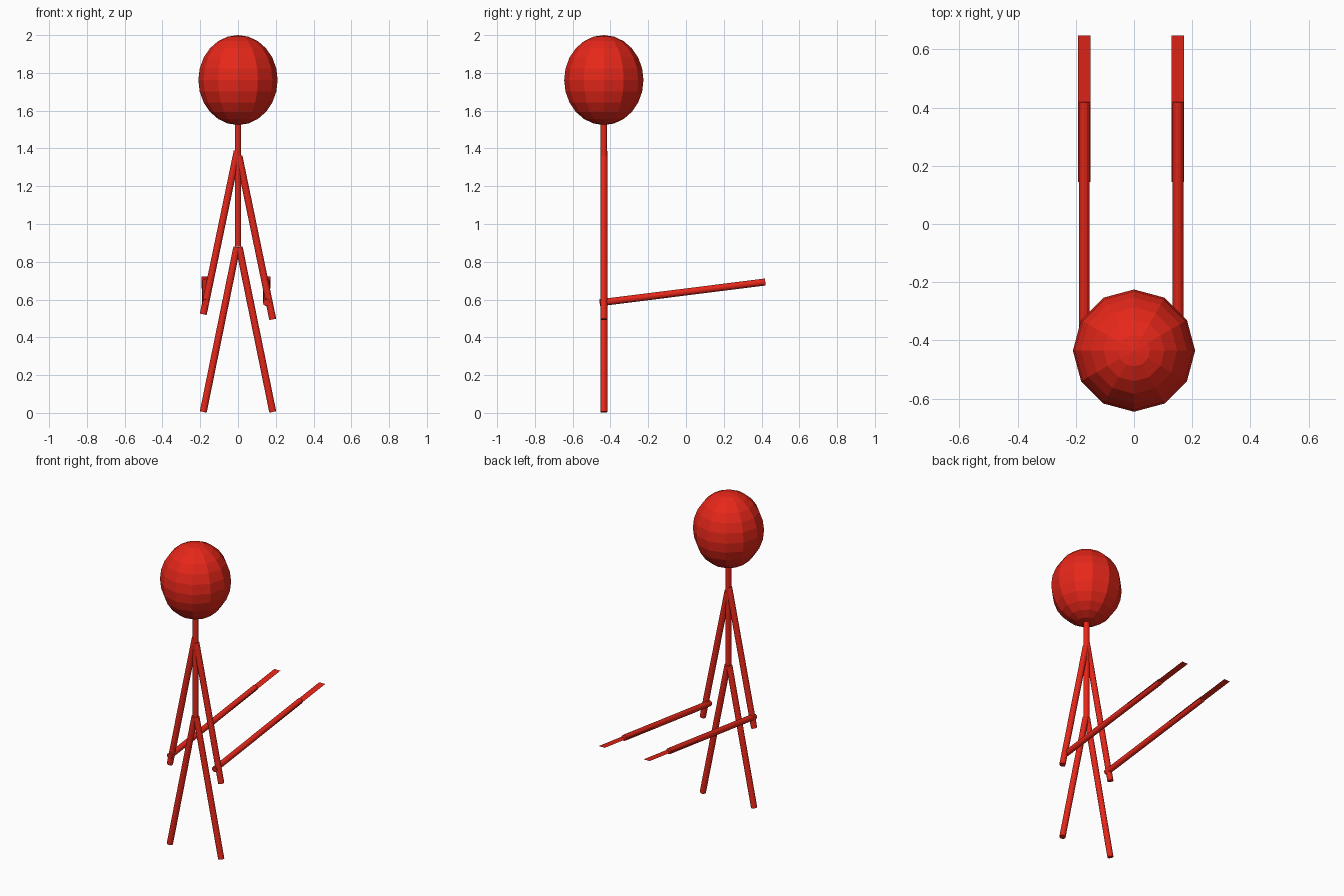
import bpy
from mathutils import Vector

if "Cube" in bpy.data.objects:
    bpy.data.objects.remove(bpy.data.objects["Cube"])

red = bpy.data.materials.new("red")
red.diffuse_color = (0.8, 0.02, 0.01, 1)
red.use_nodes = True
red.node_tree.nodes["Principled BSDF"].inputs["Base Color"].default_value = red.diffuse_color
Y = -0.435  # depth of the figure


def finish(name):
    ob = bpy.context.object
    ob.name = name
    ob.data.materials.append(red)
    return ob


def rod(name, a, b, radius):
    a, b = Vector(a), Vector(b)
    bpy.ops.mesh.primitive_cylinder_add(
        vertices=12, radius=radius, depth=(b - a).length, location=(a + b) / 2,
        rotation=(b - a).to_track_quat('Z', 'Y').to_euler())
    return finish(name)


# Head
bpy.ops.mesh.primitive_uv_sphere_add(segments=12, ring_count=12, radius=1, location=(0, Y, 1.762))
finish("head").scale = (0.21, 0.21, 0.238)

# Torso and neck
rod("torso", (0, Y, 0.88), (0, Y, 1.55), 0.017)

# Legs
for side, s in (("left", -1), ("right", 1)):
    rod(side + "_leg", (s * 0.006, Y, 0.878), (s * 0.184, Y, 0.005), 0.0185)

# Arms, slightly offset from each other
rod("left_arm", (-0.004, Y, 1.387), (-0.184, Y, 0.522), 0.0185)
rod("right_arm", (0.005, Y, 1.36), (0.184, Y, 0.495), 0.0185)

# Held sticks with thin flat blades
for side, x in (("left", -0.171), ("right", 0.151)):
    rod(side + "_handle", (x, -0.457, 0.583), (x, 0.42, 0.693), 0.0185)
    w = 0.0215
    mesh = bpy.data.meshes.new(side + "_blade")
    mesh.from_pydata([(x - w, 0.145, 0.659), (x + w, 0.145, 0.659),
                      (x + w, 0.647, 0.721), (x - w, 0.647, 0.721)], [], [(0, 1, 2, 3)])
    mesh.materials.append(red)
    bpy.context.collection.objects.link(bpy.data.objects.new(side + "_blade", mesh))
